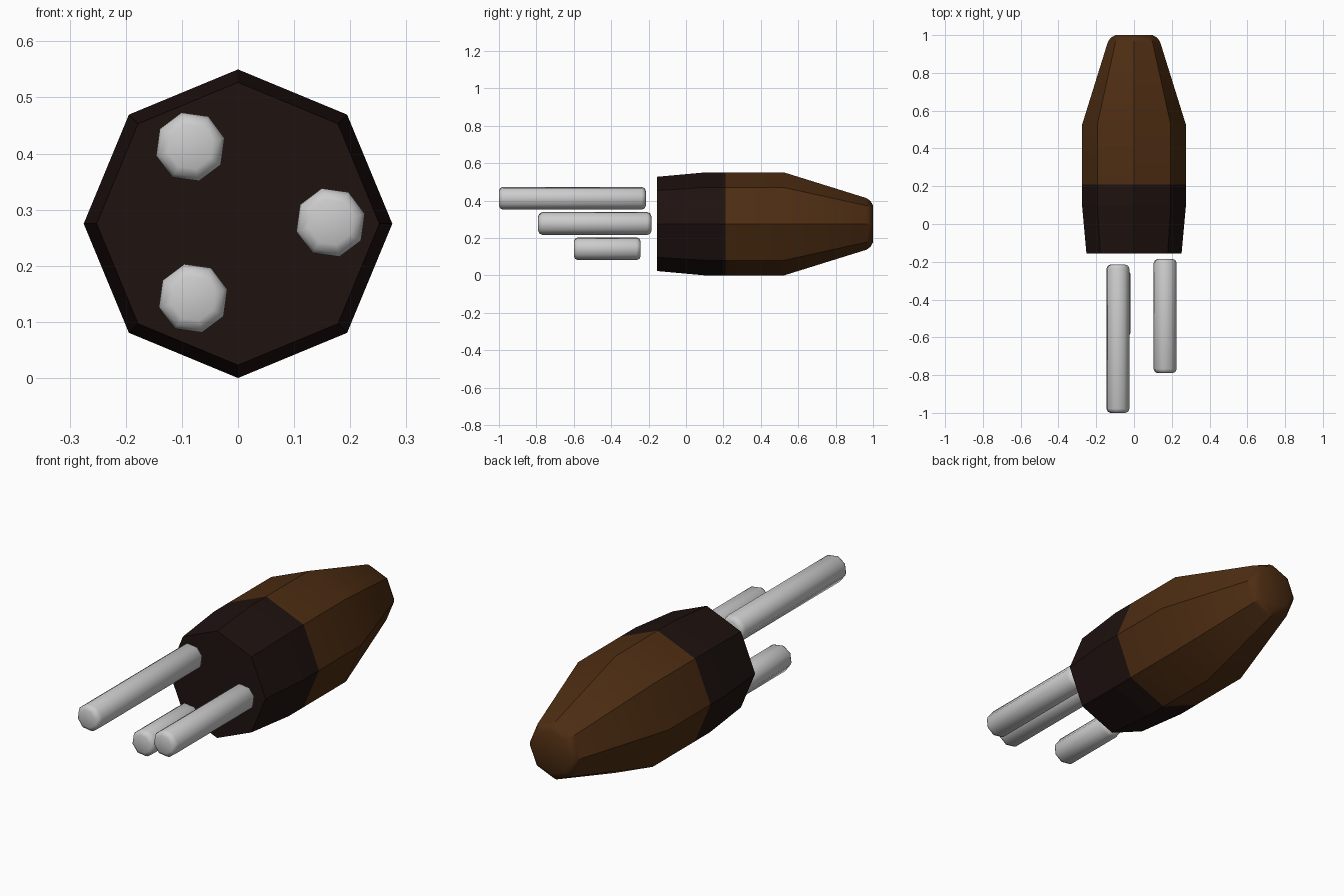
import bpy, bmesh
from math import cos, sin, pi, radians

if "Cube" in bpy.data.objects:
    bpy.data.objects.remove(bpy.data.objects["Cube"])


def material(name, rgb):
    mat = bpy.data.materials.new(name)
    mat.diffuse_color = (*rgb, 1)
    mat.use_nodes = True
    mat.node_tree.nodes["Principled BSDF"].inputs["Base Color"].default_value = mat.diffuse_color
    return mat


def lathe(name, profile, cx, cz, turn=0, mat=None, smooth=None, sides=8):
    """Eight-sided solid along y from (y, radius) pairs, capped at both ends."""
    bm = bmesh.new()
    rings = []
    for y, r in profile:
        rings.append([bm.verts.new((cx + r * cos(turn + 2 * pi * i / sides), y,
                                    cz + r * sin(turn + 2 * pi * i / sides)))
                      for i in range(sides)])
    for a, b in zip(rings, rings[1:]):
        for i in range(sides):
            j = (i + 1) % sides
            bm.faces.new((a[i], a[j], b[j], b[i]))
    bm.faces.new(rings[0])
    bm.faces.new(rings[-1])
    bmesh.ops.recalc_face_normals(bm, faces=bm.faces)
    mesh = bpy.data.meshes.new(name)
    bm.to_mesh(mesh)
    bm.free()
    obj = bpy.data.objects.new(name, mesh)
    bpy.context.collection.objects.link(obj)
    if mat:
        mesh.materials.append(mat)
    if smooth:
        bpy.ops.object.select_all(action='DESELECT')
        obj.select_set(True)
        bpy.context.view_layer.objects.active = obj
        bpy.ops.object.shade_smooth_by_angle(angle=radians(smooth))
    return obj


brown = material("brown", (0.075, 0.026, 0.006))
dark = material("dark_brown", (0.013, 0.006, 0.005))

# Body: dark collar and tapered brown nose, with a softened tip
AXIS_Z = 0.275
lathe("collar", [(-0.155, 0.252), (0.1, 0.275), (0.21, 0.275)], 0, AXIS_Z, mat=dark)
lathe("nose", [(0.21, 0.275), (0.525, 0.275), (0.965, 0.138), (0.987, 0.122), (1.0, 0.098)],
      0, AXIS_Z, mat=brown, smooth=35)

# Three loose rods with rounded ends, staggered in front of the collar
R = 0.063
for name, x, z, y0, y1 in [("upper_rod", -0.085, 0.412, -1.0, -0.215),
                           ("side_rod", 0.165, 0.277, -0.79, -0.185),
                           ("lower_rod", -0.08, 0.142, -0.6, -0.242)]:
    end = [(0, R - 0.022), (0.007, R - 0.007), (0.022, R)]
    profile = [(y0 + d, r) for d, r in end] + [(y1 - d, r) for d, r in reversed(end)]
    lathe(name, profile, x, z, turn=radians(14.5), smooth=50)
